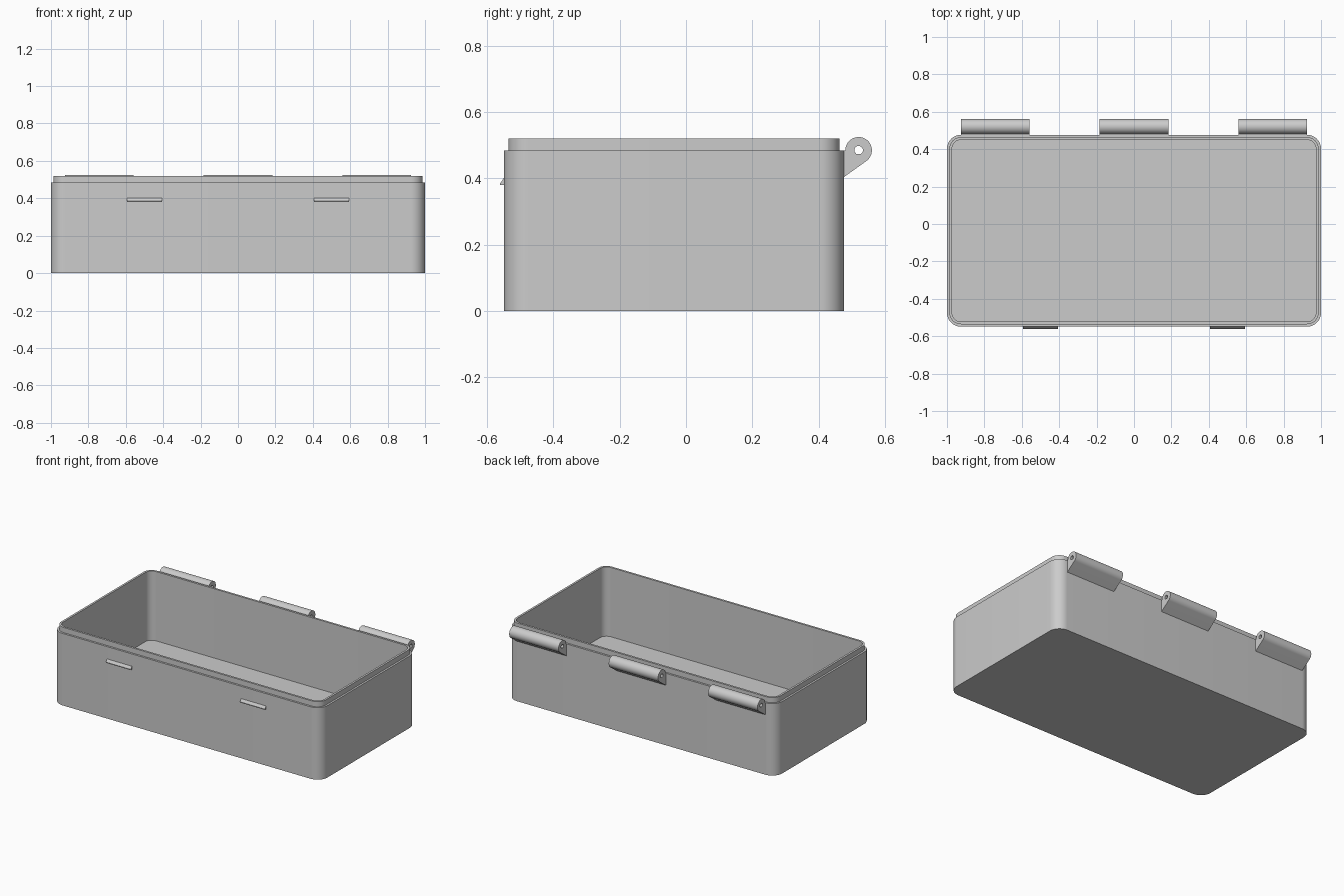
import bpy
import bmesh
from math import acos, atan2, cos, hypot, pi, radians, sin

cube = bpy.data.objects.get("Cube")
if cube:
    bpy.data.objects.remove(cube)

# Plain grey plastic
grey = bpy.data.materials.new("grey_plastic")
grey.use_nodes = True
COLOUR = (0.6, 0.6, 0.6, 1)
grey.diffuse_color = COLOUR
grey.node_tree.nodes["Principled BSDF"].inputs["Base Color"].default_value = COLOUR

BACK, FRONT = 0.477, -0.549
RADIUS = 0.075


def loft(name, loops, closed=False):
    """Skin matching point loops, then cap the ends or join them."""
    bm = bmesh.new()
    rings = [[bm.verts.new(p) for p in loop] for loop in loops]
    pairs = list(zip(rings, rings[1:]))
    if closed:
        pairs.append((rings[-1], rings[0]))
    else:
        bm.faces.new(rings[0])
        bm.faces.new(rings[-1])
    for a, b in pairs:
        for i in range(len(a)):
            j = (i + 1) % len(a)
            bm.faces.new((a[i], a[j], b[j], b[i]))
    bmesh.ops.recalc_face_normals(bm, faces=bm.faces)
    mesh = bpy.data.meshes.new(name)
    bm.to_mesh(mesh)
    bm.free()
    mesh.materials.append(grey)
    obj = bpy.data.objects.new(name, mesh)
    bpy.context.collection.objects.link(obj)
    bpy.ops.object.select_all(action="DESELECT")
    obj.select_set(True)
    bpy.context.view_layer.objects.active = obj
    bpy.ops.object.shade_smooth_by_angle(angle=radians(30))
    return obj


def rounded_rectangle(inset, z, steps=12):
    r = RADIUS - inset
    x, top, bottom = 1 - RADIUS, BACK - RADIUS, FRONT + RADIUS
    points = []
    for quarter, (cx, cy) in enumerate([(x, top), (-x, top), (-x, bottom), (x, bottom)]):
        for i in range(steps + 1):
            a = (quarter + i / steps) * pi / 2
            points.append((cx + r * cos(a), cy + r * sin(a), z))
    return points


# Hollow tray: outer wall, shoulder, raised lip, inner wall and floor
section = [(0, 0), (0, 0.485), (0.013, 0.485), (0.013, 0.52), (0.027, 0.52), (0.027, 0.053)]
loft("tray", [rounded_rectangle(*p) for p in section])

# Hinge knuckle outline: round barrel with a sloping gusset down to the wall
cy, cz, barrel, pin = 0.521, 0.485, 0.04, 0.013
foot = (BACK - 0.002, 0.403)
dy, dz = foot[0] - cy, foot[1] - cz
tangent = atan2(dz, dy) + acos(barrel / hypot(dy, dz))
STEPS = 40
angles = [pi + (tangent - pi) * i / STEPS for i in range(STEPS + 1)]
outline = [(cy + barrel * cos(a), cz + barrel * sin(a)) for a in angles]
outline += [foot, (foot[0], cz)]
# Pin hole points sit opposite the outline points
bore = []
for y, z in outline[:-1]:
    a = atan2(z - cz, y - cy)
    bore.append((cy + pin * cos(a), cz + pin * sin(a)))
a = pi * 1.15
bore.append((cy + pin * cos(a), cz + pin * sin(a)))


def at_x(profile, x):
    return [(x, y, z) for y, z in profile]


for side, centre in (("right", -0.742), ("middle", 0), ("left", 0.742)):
    x0, x1 = centre - 0.184, centre + 0.184
    loft(side + "_hinge_knuckle",
         [at_x(outline, x0), at_x(outline, x1), at_x(bore, x1), at_x(bore, x0)], closed=True)

# Wedge-shaped latch catches on the front
catch = [(FRONT + 0.002, 0.38), (-0.561, 0.38), (-0.561, 0.385), (FRONT + 0.002, 0.405)]
for side, centre in (("right", -0.5), ("left", 0.5)):
    loft(side + "_latch_catch", [at_x(catch, centre - 0.093), at_x(catch, centre + 0.093)])
